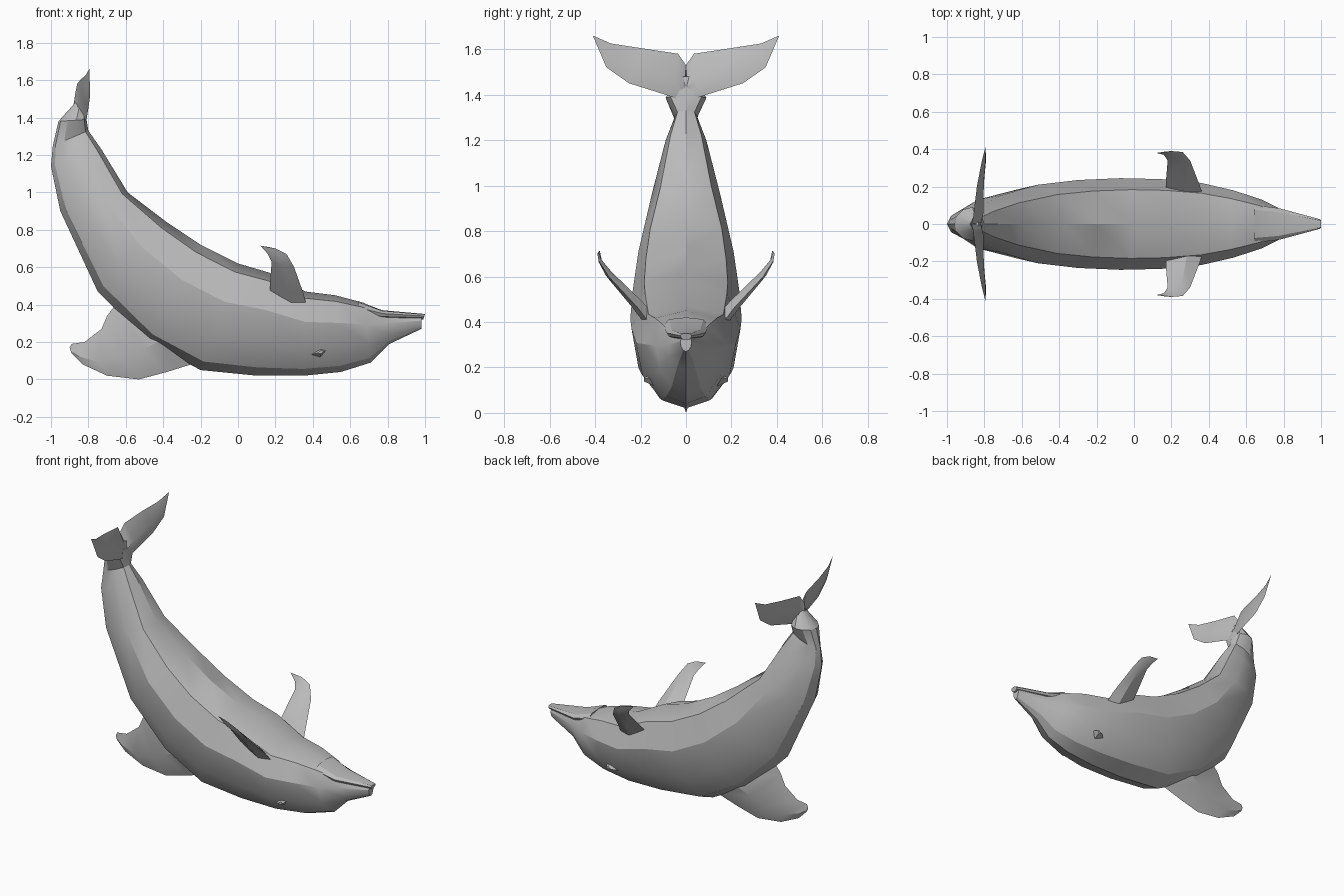
import bpy
import bmesh
from mathutils import Vector

cube = bpy.data.objects.get("Cube")
if cube:
    bpy.data.objects.remove(cube, do_unlink=True)

grey = bpy.data.materials.new("dolphin grey")
grey.use_nodes = True
grey.diffuse_color = (0.5, 0.5, 0.5, 1)
grey.node_tree.nodes["Principled BSDF"].inputs["Base Color"].default_value = grey.diffuse_color


def skin(name, rings, angle=0.5):
    """Bridge a list of equal closed rings, cap both ends and shade the result."""
    bm = bmesh.new()
    loops = [[bm.verts.new(point) for point in ring] for ring in rings]
    count = len(loops[0])
    for a, b in zip(loops, loops[1:]):
        for i in range(count):
            j = (i + 1) % count
            bm.faces.new((a[i], a[j], b[j], b[i]))
    bm.faces.new(loops[0])
    bm.faces.new(loops[-1])
    bmesh.ops.remove_doubles(bm, verts=bm.verts, dist=0.0005)
    bmesh.ops.recalc_face_normals(bm, faces=bm.faces)
    mesh = bpy.data.meshes.new(name)
    bm.to_mesh(mesh)
    bm.free()
    mesh.materials.append(grey)
    obj = bpy.data.objects.new(name, mesh)
    bpy.context.collection.objects.link(obj)
    bpy.ops.object.select_all(action="DESELECT")
    obj.select_set(True)
    bpy.context.view_layer.objects.active = obj
    bpy.ops.object.shade_smooth_by_angle(angle=angle)
    return obj


# Half cross-section: (share of the way from belly to back, share of half width)
SECTION = [(0, 0), (0.08, 0.75), (0.36, 1), (0.68, 0.87), (0.92, 0.48), (1, 0)]


def body_ring(belly_x, belly_z, back_x, back_z, half_width):
    belly = Vector((belly_x, 0, belly_z))
    back = Vector((back_x, 0, back_z))
    side = Vector((0, half_width, 0))
    near = [belly.lerp(back, t) - side * w for t, w in SECTION]
    far = [belly.lerp(back, t) + side * w for t, w in SECTION[-2:0:-1]]
    return near + far


def fin(name, stations, normal, mirror=1):
    """Loft diamond sections; each station is leading point, trailing point, half thickness."""
    rings = []
    for lead, trail, thick in stations:
        lead, trail = Vector(lead), Vector(trail)
        middle = lead.lerp(trail, 0.4)
        offset = Vector(normal).normalized() * thick
        ring = [lead, middle + offset, trail, middle - offset]
        rings.append([Vector((p.x, p.y * mirror, p.z)) for p in ring])
    return skin(name, rings)


# Body, from the tail stock to the beak, belly up
body = [
    (-0.83, 1.48, -0.87, 1.48, 0.03),
    (-0.81, 1.39, -0.96, 1.38, 0.09),
    (-0.8, 1.33, -0.99, 1.25, 0.05),
    (-0.73, 1.23, -1, 1.14, 0.09),
    (-0.59, 1, -0.95, 0.9, 0.15),
    (-0.38, 0.84, -0.75, 0.47, 0.21),
    (-0.2, 0.72, -0.48, 0.2, 0.235),
    (0, 0.62, -0.2, 0.05, 0.245),
    (0.17, 0.57, 0.1, 0.02, 0.24),
    (0.36, 0.47, 0.35, 0.02, 0.22),
    (0.52, 0.45, 0.55, 0.04, 0.18),
    (0.67, 0.41, 0.71, 0.09, 0.13),
    (0.77, 0.36, 0.81, 0.19, 0.08),
    (0.98, 0.34, 0.98, 0.27, 0.025),
]
skin("body", [body_ring(*row) for row in body])

# Lower jaw, lying over the upturned beak
jaw = [
    (0.64, 0.42, 0.66, 0.32, 0.1),
    (0.77, 0.37, 0.78, 0.32, 0.085),
    (1, 0.35, 0.99, 0.32, 0.025),
]
skin("lower_jaw", [body_ring(*row) for row in jaw])

# Dorsal fin below the back
fin("dorsal_fin", [
    ((-0.22, 0, 0.09), (-0.64, 0, 0.42), 0.07),
    ((-0.38, 0, 0.04), (-0.7, 0, 0.34), 0.05),
    ((-0.53, 0, 0), (-0.73, 0, 0.27), 0.035),
    ((-0.7, 0, 0.02), (-0.82, 0, 0.2), 0.02),
    ((-0.83, 0, 0.08), (-0.89, 0, 0.19), 0.01),
    ((-0.89, 0, 0.14), (-0.9, 0, 0.17), 0.003),
], (0, 1, 0))

# Paired flippers, flukes and eyes
for side, mirror in (("near", -1), ("far", 1)):
    fin(side + "_flipper", [
        ((0.37, 0.15, 0.38), (0.17, 0.15, 0.43), 0.03),
        ((0.35, 0.21, 0.46), (0.17, 0.22, 0.5), 0.025),
        ((0.3, 0.34, 0.6), (0.18, 0.34, 0.63), 0.015),
        ((0.26, 0.385, 0.67), (0.16, 0.37, 0.67), 0.008),
        ((0.2, 0.39, 0.7), (0.12, 0.38, 0.715), 0.002),
    ], (0, 0.75, -0.65), mirror)

    fin(side + "_fluke", [
        ((-0.84, 0, 1.36), (-0.87, 0, 1.53), 0.035),
        ((-0.81, 0.06, 1.39), (-0.86, 0.035, 1.58), 0.025),
        ((-0.8, 0.25, 1.45), (-0.84, 0.2, 1.605), 0.014),
        ((-0.79, 0.35, 1.52), (-0.815, 0.33, 1.625), 0.007),
        ((-0.795, 0.41, 1.66), (-0.795, 0.41, 1.66), 0),
    ], (1, 0.15, 0.2), mirror)

    fin(side + "_eye", [
        ((0.48, 0.13, 0.16), (0.38, 0.15, 0.13), 0.03),
        ((0.46, 0.185, 0.15), (0.42, 0.185, 0.14), 0.008),
    ], (0, 0, 1), mirror)
